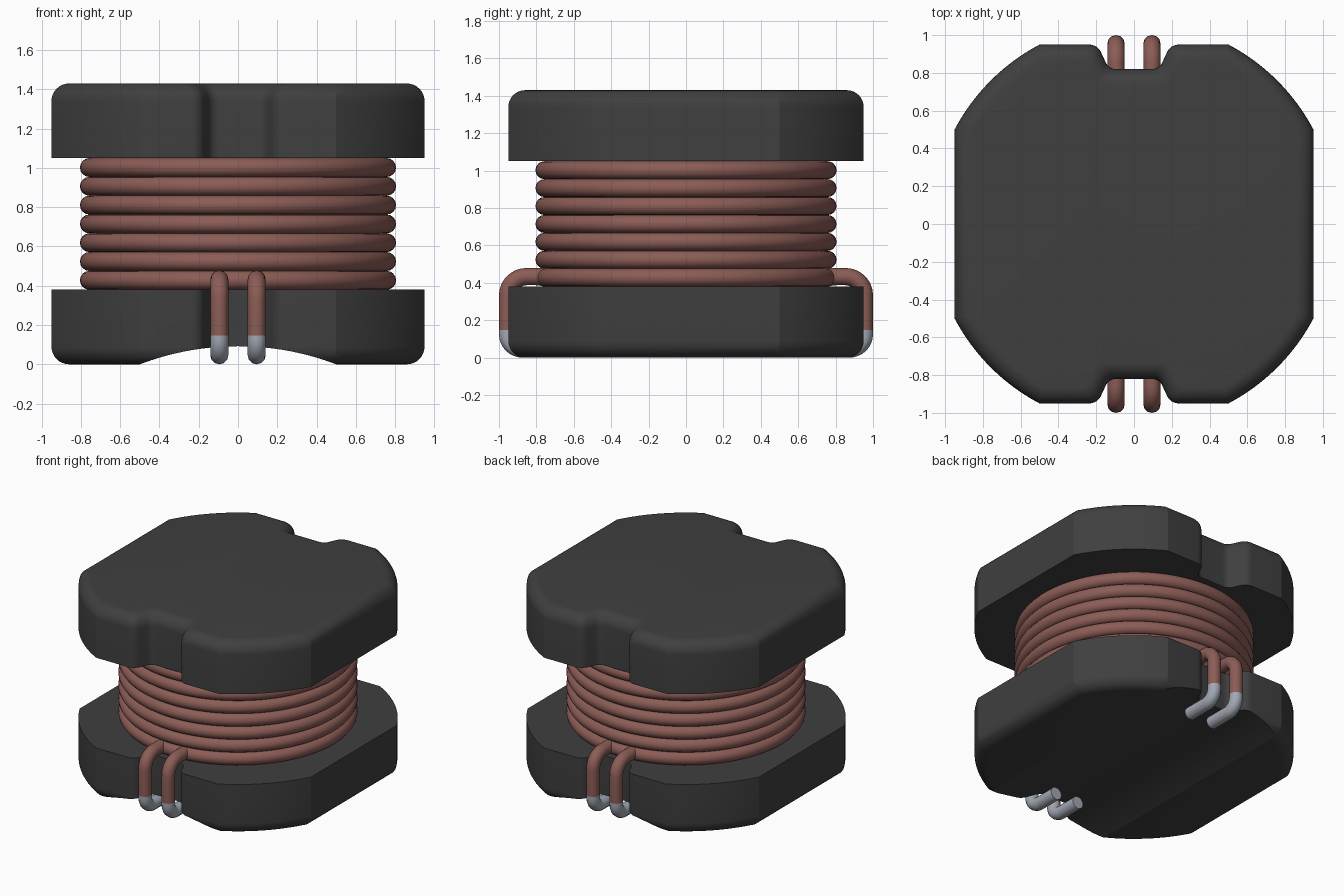
import bpy, bmesh, math
from math import sin, cos, pi, radians

cube = bpy.data.objects.get("Cube")
if cube:
    bpy.data.objects.remove(cube, do_unlink=True)


def material(name, rgb, rough=0.6):
    m = bpy.data.materials.new(name)
    m.use_nodes = True
    m.diffuse_color = (*rgb, 1)
    b = m.node_tree.nodes["Principled BSDF"]
    b.inputs["Base Color"].default_value = (*rgb, 1)
    b.inputs["Roughness"].default_value = rough
    return m


FERRITE = material("dark ferrite", (0.05, 0.05, 0.05))
COPPER = material("enamelled copper", (0.26, 0.108, 0.092))
TIN = material("tinned solder", (0.36, 0.39, 0.45))

HALF, FLAT, ROUND = 0.95, 0.5, 0.09      # flange half width, flat half length, rim radius
WIRE = 0.048
LEVELS = 8


def finish(obj, mat, angle=25):
    obj.data.materials.append(mat)
    bpy.ops.object.select_all(action='DESELECT')
    obj.select_set(True)
    bpy.context.view_layer.objects.active = obj
    bpy.ops.object.shade_smooth_by_angle(angle=radians(angle))


def mesh_object(name, bm):
    bmesh.ops.recalc_face_normals(bm, faces=bm.faces)
    me = bpy.data.meshes.new(name)
    bm.to_mesh(me)
    bm.free()
    obj = bpy.data.objects.new(name, me)
    bpy.context.collection.objects.link(obj)
    return obj


def outline(d):
    """Flange outline moved inward by d: rounded corners and a notch front and back."""
    r, h = math.hypot(HALF, FLAT) - d, HALF - d
    a0 = math.acos(h / r)
    q = [(r * cos(a), r * sin(a)) for a in
         (a0 + (pi / 2 - 2 * a0) * i / 12 for i in range(13))]
    for cx, cy, rad, start, end in ((0.238, 0.88, 0.07, 90, 155),
                                    (0.095, 0.88, 0.06, -25, -90)):
        for i in range(7):
            a = radians(start + (end - start) * i / 6)
            q.append((cx + rad * cos(a) + 0.62 * d, cy + rad * sin(a) - d))
    half = q + [(-x, y) for x, y in reversed(q)]
    return half + [(-x, -y) for x, y in half]


def flange(name, z_inner, z_outer):
    """Plate with a sharp inner rim and a rounded outer rim."""
    s = 1 if z_outer > z_inner else -1
    layers = [(0, z_inner)]
    for i in range(LEVELS + 1):
        a = pi / 2 * i / LEVELS
        layers.append((ROUND * (1 - cos(a)), z_outer - s * ROUND * (1 - sin(a))))
    bm = bmesh.new()
    rings = [[bm.verts.new((x, y, z)) for x, y in outline(d)] for d, z in layers]
    n = len(rings[0])
    for a, b in zip(rings, rings[1:]):
        for i in range(n):
            j = (i + 1) % n
            bm.faces.new((a[i], a[j], b[j], b[i]))
    bm.faces.new(rings[0])
    bm.faces.new(rings[-1])
    return mesh_object(name, bm)


def cylinder(name, radius, depth, segments):
    bm = bmesh.new()
    bmesh.ops.create_cone(bm, cap_ends=True, segments=segments,
                          radius1=radius, radius2=radius, depth=depth)
    return mesh_object(name, bm)


# Flanges
top = flange("top_flange", 1.05, 1.43)
finish(top, FERRITE)
base = flange("bottom_flange", 0.38, 0.0)

# Shallow arched channel under the bottom flange
rise = 0.092
arch_r = (FLAT ** 2 + rise ** 2) / (2 * rise)
cutter = cylinder("channel_cutter", arch_r, 3, 256)
cutter.rotation_euler.x = pi / 2
cutter.location.z = rise - arch_r
cutter.hide_render = True
mod = base.modifiers.new("channel", 'BOOLEAN')
mod.operation = 'DIFFERENCE'
mod.solver = 'EXACT'
mod.object = cutter
bpy.context.view_layer.objects.active = base
bpy.ops.object.modifier_apply(modifier=mod.name)
bpy.data.objects.remove(cutter, do_unlink=True)
finish(base, FERRITE)

# Centre post inside the winding
post = cylinder("centre_post", 0.74, 0.71, 64)
post.location.z = 0.715
finish(post, FERRITE)

# Winding turns
TURNS = 7
for i in range(TURNS):
    z = 0.38 + (1.05 - 0.38) * (i + 0.5) / TURNS
    bpy.ops.mesh.primitive_torus_add(major_segments=96, minor_segments=16,
                                     major_radius=0.805 - WIRE, minor_radius=WIRE,
                                     location=(0, 0, z))
    turn = bpy.context.object
    turn.name = f"winding_turn_{i + 1}"
    finish(turn, COPPER, 40)


def bend(cy, cz, r, start, end):
    return [(cy + r * cos(a), cz + r * sin(a)) for a in
            (radians(start + (end - start) * i / 8) for i in range(9))]


def wire(name, x, side, path, mat):
    cu = bpy.data.curves.new(name, 'CURVE')
    cu.dimensions = '3D'
    cu.bevel_depth = 0.046
    cu.bevel_resolution = 4
    cu.use_fill_caps = True
    sp = cu.splines.new('POLY')
    sp.points.add(len(path) - 1)
    for p, (y, z) in zip(sp.points, path):
        p.co = (x, side * y, z, 1)
    obj = bpy.data.objects.new(name, cu)
    bpy.context.collection.objects.link(obj)
    bpy.ops.object.select_all(action='DESELECT')
    obj.select_set(True)
    bpy.context.view_layer.objects.active = obj
    bpy.ops.object.convert(target='MESH')
    finish(bpy.context.object, mat, 40)


# Lead wires: copper down the side, tinned foot folded under the base
copper_path = [(0.76, 0.433)] + bend(0.854, 0.333, 0.1, 90, 0) + [(0.954, 0.147)]
tin_path = [(0.954, 0.147)] + bend(0.874, 0.126, 0.08, 0, -90) + [(0.70, 0.046)]
for side, where in ((-1, "front"), (1, "back")):
    for x, hand in ((-0.095, "right"), (0.095, "left")):
        wire(f"{where}_{hand}_lead", x, side, copper_path, COPPER)
        wire(f"{where}_{hand}_tinned_foot", x, side, tin_path, TIN)
